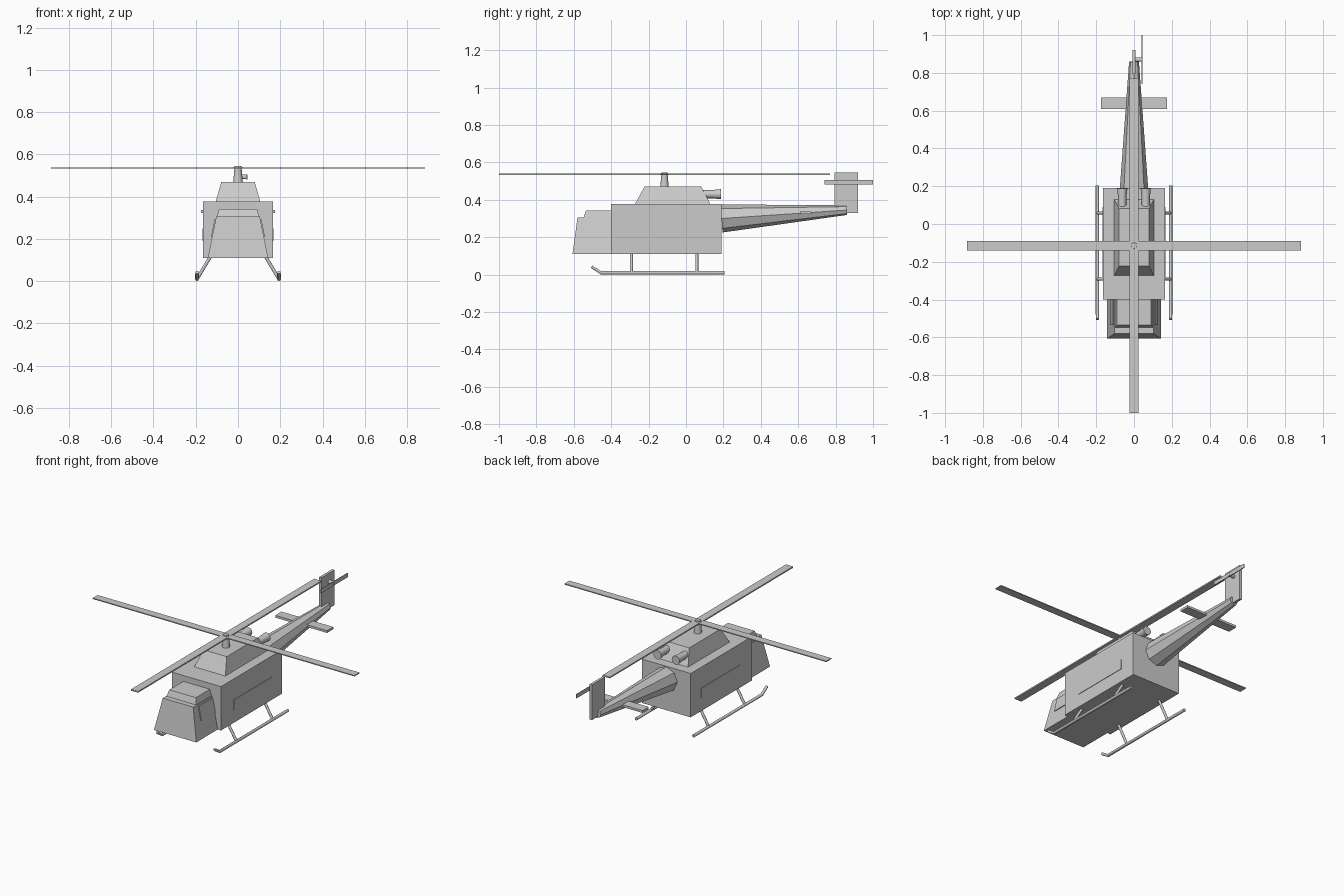
import bpy, bmesh, math
from mathutils import Vector

default = bpy.data.objects.get("Cube")
if default:
    bpy.data.objects.remove(default, do_unlink=True)

grey = bpy.data.materials.new("plain grey")
grey.use_nodes = True
COLOUR = (0.6, 0.6, 0.6, 1)
grey.diffuse_color = COLOUR
grey.node_tree.nodes["Principled BSDF"].inputs["Base Color"].default_value = COLOUR


def loft(name, rings):
    """Skin a closed solid through rings with equal point counts."""
    bm = bmesh.new()
    loops = [[bm.verts.new(p) for p in ring] for ring in rings]
    n = len(loops[0])
    for a, b in zip(loops, loops[1:]):
        for i in range(n):
            j = (i + 1) % n
            bm.faces.new((a[i], a[j], b[j], b[i]))
    bm.faces.new(loops[0][::-1])
    bm.faces.new(loops[-1])
    bmesh.ops.recalc_face_normals(bm, faces=bm.faces)
    mesh = bpy.data.meshes.new(name)
    bm.to_mesh(mesh)
    bm.free()
    mesh.materials.append(grey)
    ob = bpy.data.objects.new(name, mesh)
    bpy.context.collection.objects.link(ob)
    return ob


def rect(w, y0, y1, z):
    return [(-w, y0, z), (w, y0, z), (w, y1, z), (-w, y1, z)]


def block(name, x, y, z):
    """Box from (low, high) pairs."""
    return loft(name, [[(x[0], y[0], h), (x[1], y[0], h), (x[1], y[1], h), (x[0], y[1], h)] for h in z])


def tube(name, stations, sides=12):
    """Round solid through (centre, radius) stations; rings face the path."""
    pts = [Vector(c) for c, r in stations]
    rings = []
    for i, (c, r) in enumerate(stations):
        d = (pts[min(i + 1, len(pts) - 1)] - pts[max(i - 1, 0)]).normalized()
        u = d.orthogonal().normalized()
        if abs(d.x) < 0.01:
            u = Vector((1, 0, 0))
        v = d.cross(u)
        rings.append([pts[i] + r * (u * math.cos(t) + v * math.sin(t))
                      for t in (2 * math.pi * k / sides for k in range(sides))])
    ob = loft(name, rings)
    if sides > 8:
        ob.select_set(True)
        bpy.context.view_layer.objects.active = ob
        bpy.ops.object.shade_smooth_by_angle(angle=math.radians(40))
        ob.select_set(False)
    return ob


# Cabin, sloping cockpit and engine housing
block("cabin", (-0.165, 0.165), (-0.4, 0.19), (0.11, 0.378))
loft("cockpit_nose", [rect(0.143, -0.607, -0.4, 0.11), rect(0.103, -0.58, -0.4, 0.305)])
loft("cockpit_roof", [rect(0.1, -0.548, -0.4, 0.305), rect(0.09, -0.535, -0.4, 0.342)])
loft("engine_housing", [rect(0.105, -0.272, 0.13, 0.378), rect(0.079, -0.222, 0.082, 0.47)])

# Tapered eight-sided tail boom, fin and tailplane
tube("tail_boom", [((0, 0.19, 0.3), 0.075), ((0, 0.86, 0.345), 0.026)], 8)
block("tail_fin", (-0.008, 0.008), (0.795, 0.92), (0.33, 0.545))
block("tailplane", (-0.175, 0.175), (0.61, 0.67), (0.323, 0.337))

# Tail rotor on the left of the fin
tube("tail_rotor_hub", [((0, 0.87, 0.493), 0.011), ((0.046, 0.87, 0.493), 0.011)])
block("tail_rotor_blade", (0.039, 0.044), (0.74, 1.0), (0.481, 0.505))

# Main rotor
AXIS, R, W = -0.115, 0.885, 0.024
tube("rotor_mast", [((0, AXIS, 0.465), 0.023), ((0, AXIS, 0.545), 0.016)])
block("rotor_blade_long", (-W, W), (AXIS - R, AXIS + R), (0.532, 0.54))
block("rotor_blade_cross", (-R, R), (AXIS - W, AXIS + W), (0.533, 0.539))

# Mirrored parts
for side, s in (("left", 1), ("right", -1)):
    tube(side + "_exhaust", [((s * 0.062, 0.08, 0.43), 0.022), ((s * 0.062, 0.14, 0.43), 0.022),
                             ((s * 0.062, 0.188, 0.43), 0.027)])
    block(side + "_door_panel", sorted((s * 0.16, s * 0.168)), (-0.28, 0.09), (0.19, 0.25))
    # Side window plate lying on the cockpit slope
    loft(side + "_cockpit_window", [
        [(s * (0.143 - 0.205 * (z - 0.11) + off), y, z)
         for y, z in ((-0.4, 0.21), (-0.535, 0.21), (-0.535, 0.295), (-0.4, 0.295))]
        for off in (-0.002, 0.005)])
    # Skid with raised tip, and its two struts
    x = s * 0.194
    tube(side + "_skid", [((x, 0.205, 0.01), 0.009), ((x, -0.455, 0.01), 0.009),
                          ((x, -0.505, 0.042), 0.008)], 10)
    for place, y in (("front", -0.292), ("rear", 0.058)):
        tube(f"{side}_{place}_strut", [((s * 0.125, y, 0.125), 0.008), ((x, y, 0.01), 0.008)], 10)
